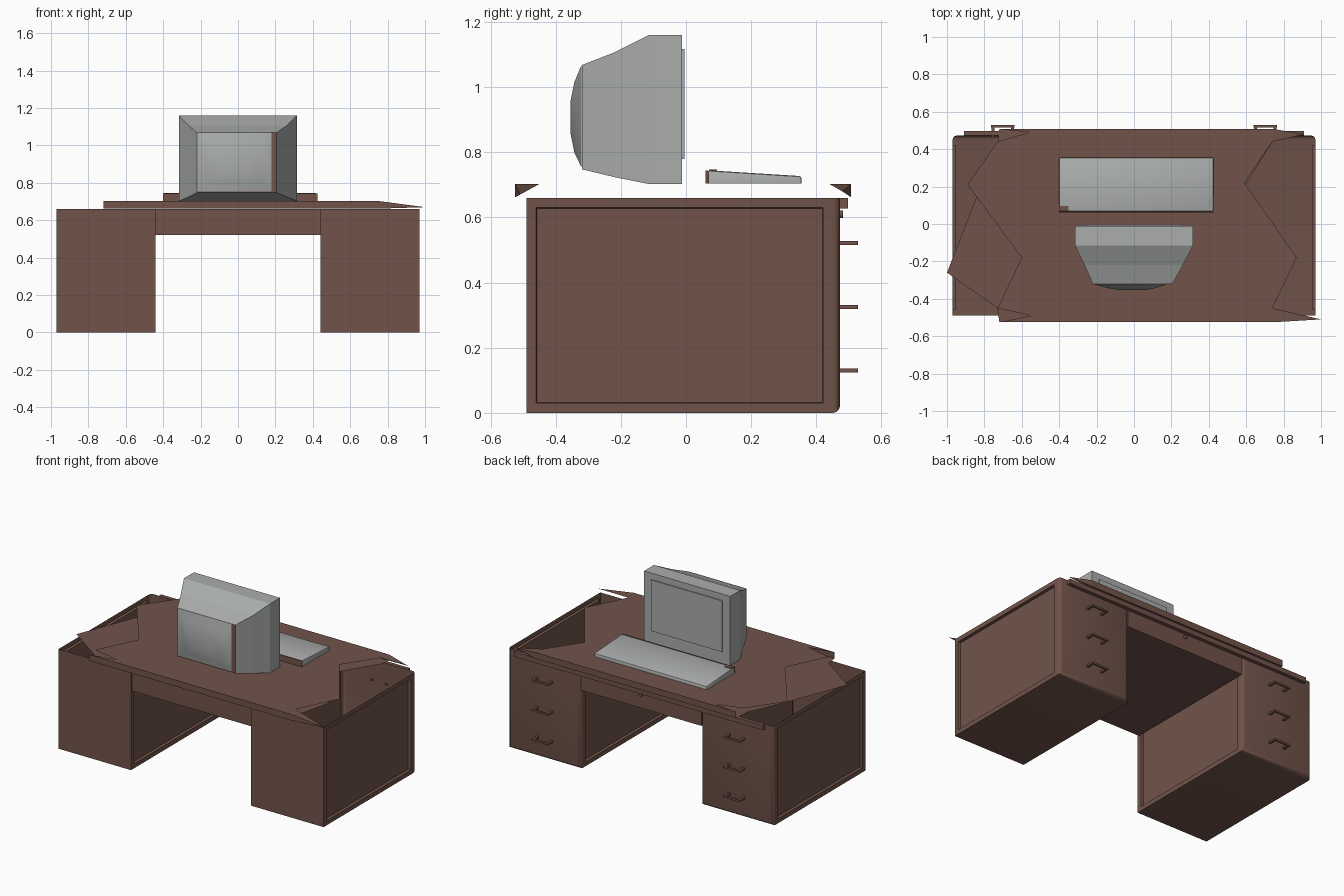
import bpy, bmesh, math
from mathutils import Matrix, Vector

if "Cube" in bpy.data.objects:
    bpy.data.objects.remove(bpy.data.objects["Cube"])


def material(name, rgb):
    m = bpy.data.materials.new(name)
    m.diffuse_color = (*rgb, 1)
    m.use_nodes = True
    m.node_tree.nodes["Principled BSDF"].inputs["Base Color"].default_value = m.diffuse_color
    return m


wood = material("dark_wood", (0.165, 0.088, 0.068))
grey = material("grey_plastic", (0.40, 0.42, 0.41))


def finish(name, bm, mats, smooth=None):
    me = bpy.data.meshes.new(name)
    bm.to_mesh(me)
    bm.free()
    ob = bpy.data.objects.new(name, me)
    bpy.context.collection.objects.link(ob)
    for m in mats:
        me.materials.append(m)
    if smooth:
        bpy.ops.object.select_all(action='DESELECT')
        ob.select_set(True)
        bpy.context.view_layer.objects.active = ob
        bpy.ops.object.shade_smooth_by_angle(angle=math.radians(smooth))
    return ob


def add_box(bm, lo, hi):
    lo, hi = Vector(lo), Vector(hi)
    size = hi - lo
    mat = Matrix.Translation((lo + hi) / 2) @ Matrix.Diagonal((*size, 1))
    return bmesh.ops.create_cube(bm, size=1, matrix=mat)["verts"]


def box(name, lo, hi, mat):
    bm = bmesh.new()
    add_box(bm, lo, hi)
    return finish(name, bm, [mat])


def loft(bm, rings):
    """Bridge rectangles given as (y, x0, x1, z0, z1), capped at both ends."""
    loops = [[bm.verts.new(p) for p in ((a, y, c), (b, y, c), (b, y, d), (a, y, d))]
             for y, a, b, c, d in rings]
    for l0, l1 in zip(loops, loops[1:]):
        for i in range(4):
            j = (i + 1) % 4
            bm.faces.new((l0[i], l0[j], l1[j], l1[i]))
    bm.faces.new(loops[0])
    bm.faces.new(loops[-1])
    bmesh.ops.recalc_face_normals(bm, faces=bm.faces)


# pedestals: open-topped boxes with a recessed panel on both sides
for side, s in (("left", -1), ("right", 1)):
    bm = bmesh.new()
    x0, x1 = sorted((s * 0.44, s * 0.97))
    add_box(bm, (x0, -0.49, 0), (x1, 0.473, 0.66))
    bmesh.ops.delete(bm, geom=[f for f in bm.faces if f.normal.z > 0.9], context='FACES_ONLY')
    edges = [e for e in bm.edges if all(v.co.y > 0 for v in e.verts) and not e.is_boundary]
    bmesh.ops.bevel(bm, geom=edges, offset=0.022, segments=3, affect='EDGES', profile=0.5)
    bm.normal_update()
    panels = [f for f in bm.faces if abs(f.normal.x) > 0.99]
    bmesh.ops.inset_individual(bm, faces=panels, thickness=0.042, depth=0)
    bmesh.ops.inset_individual(bm, faces=panels, thickness=0.003, depth=-0.018)
    finish(side + "_pedestal", bm, [wood], 40)

    # drawer handles
    for i, z in enumerate((0.13, 0.325, 0.522)):
        bm = bmesh.new()
        cx, t = s * 0.702, 0.006
        add_box(bm, (cx - 0.062, 0.516, z - t), (cx + 0.062, 0.528, z + t))
        for d in (-1, 1):
            lx = cx + d * 0.053
            add_box(bm, (lx - 0.008, 0.466, z - t), (lx + 0.008, 0.518, z + t))
        finish(f"{side}_handle_{i + 1}", bm, [wood])

# centre drawer, its knob and the lip under the worktop
box("centre_drawer", (-0.44, -0.48, 0.52), (0.44, 0.468, 0.66), wood)
box("worktop_lip", (-0.91, 0.472, 0.628), (0.91, 0.497, 0.66), wood)
bm = bmesh.new()
bmesh.ops.create_cone(bm, cap_ends=True, segments=12, radius1=0.013, radius2=0.011, depth=0.02,
                      matrix=Matrix.Translation((0, 0.472, 0.61)) @ Matrix.Rotation(-math.pi / 2, 4, 'X'))
finish("drawer_knob", bm, [wood], 40)

# worktop: ragged upper and lower sheets joined along front and back edges
F, B = -0.525, 0.507
upper = [(-0.72, F), (0.75, F), (0.74, -0.45), (0.87, -0.18), (0.59, 0.22), (0.74, 0.44),
         (0.75, B), (-0.72, B), (-0.56, 0.49), (-0.73, 0.44), (-0.89, 0.21), (-0.60, -0.18),
         (-0.73, -0.45), (-0.55, -0.49)]
lower = [(-0.72, F), (0.75, F), (0.74, -0.45), (0.80, -0.20), (0.59, 0.20), (0.74, 0.44),
         (0.75, B), (-0.72, B), (-0.73, 0.40), (-0.84, 0.15), (-1.0, -0.26), (-0.73, -0.45)]
bm = bmesh.new()
top = [bm.verts.new((x, y, 0.703)) for x, y in upper]
low = [bm.verts.new((x, y, 0.662)) for x, y in lower]
bm.faces.new(top)
bm.faces.new(low[::-1])
bm.faces.new((low[0], low[1], top[1], top[0]))
bm.faces.new((low[6], low[7], top[7], top[6]))
# torn corner shards
for tri in (((0.75, F, 0.703), (1.0, -0.51, 0.67), (0.74, -0.45, 0.703)),
            ((0.75, F, 0.703), (0.75, F, 0.662), (1.0, -0.51, 0.67)),
            ((0.74, 0.44, 0.703), (0.91, 0.48, 0.68), (0.75, B, 0.703)),
            ((0.75, B, 0.662), (0.75, B, 0.703), (0.91, 0.48, 0.68))):
    bm.faces.new([bm.verts.new(p) for p in tri])
finish("worktop", bm, [wood])

# monitor housing; the open rear end is brown around the cap
bm = bmesh.new()
loft(bm, [(-0.012, -0.315, 0.315, 0.703, 1.16), (-0.115, -0.315, 0.315, 0.703, 1.16),
          (-0.22, -0.265, 0.262, 0.724, 1.107), (-0.32, -0.22, 0.205, 0.748, 1.068)])
for f in bm.faces:
    if f.normal.y < -0.99:
        f.material_index = 1
finish("monitor_housing", bm, [grey, wood])

bm = bmesh.new()
loft(bm, [(-0.321, -0.22, 0.178, 0.754, 1.068), (-0.343, -0.14, 0.115, 0.80, 1.015),
          (-0.354, -0.07, 0.06, 0.855, 0.96)])
finish("monitor_rear_cap", bm, [grey], 40)
box("monitor_screen", (-0.26, -0.013, 0.78), (0.26, -0.005, 1.118), grey)

# keyboard: wedge with rounded edges and a brown rear face
bm = bmesh.new()
for v in add_box(bm, (-0.40, 0.066, 0.704), (0.425, 0.355, 0.745)):
    if v.co.y > 0.2 and v.co.z > 0.72:
        v.co.z = 0.727
bmesh.ops.bevel(bm, geom=[e for e in bm.edges if max(v.co.z for v in e.verts) > 0.72],
                offset=0.008, segments=2, affect='EDGES', profile=0.5)
bm.normal_update()
for f in bm.faces:
    if f.normal.y < -0.9:
        f.material_index = 1
finish("keyboard", bm, [grey, wood], 40)
box("keyboard_rear_plate", (-0.40, 0.060, 0.704), (0.425, 0.067, 0.744), wood)
box("keyboard_chip", (-0.395, 0.07, 0.738), (-0.35, 0.095, 0.747), wood)
